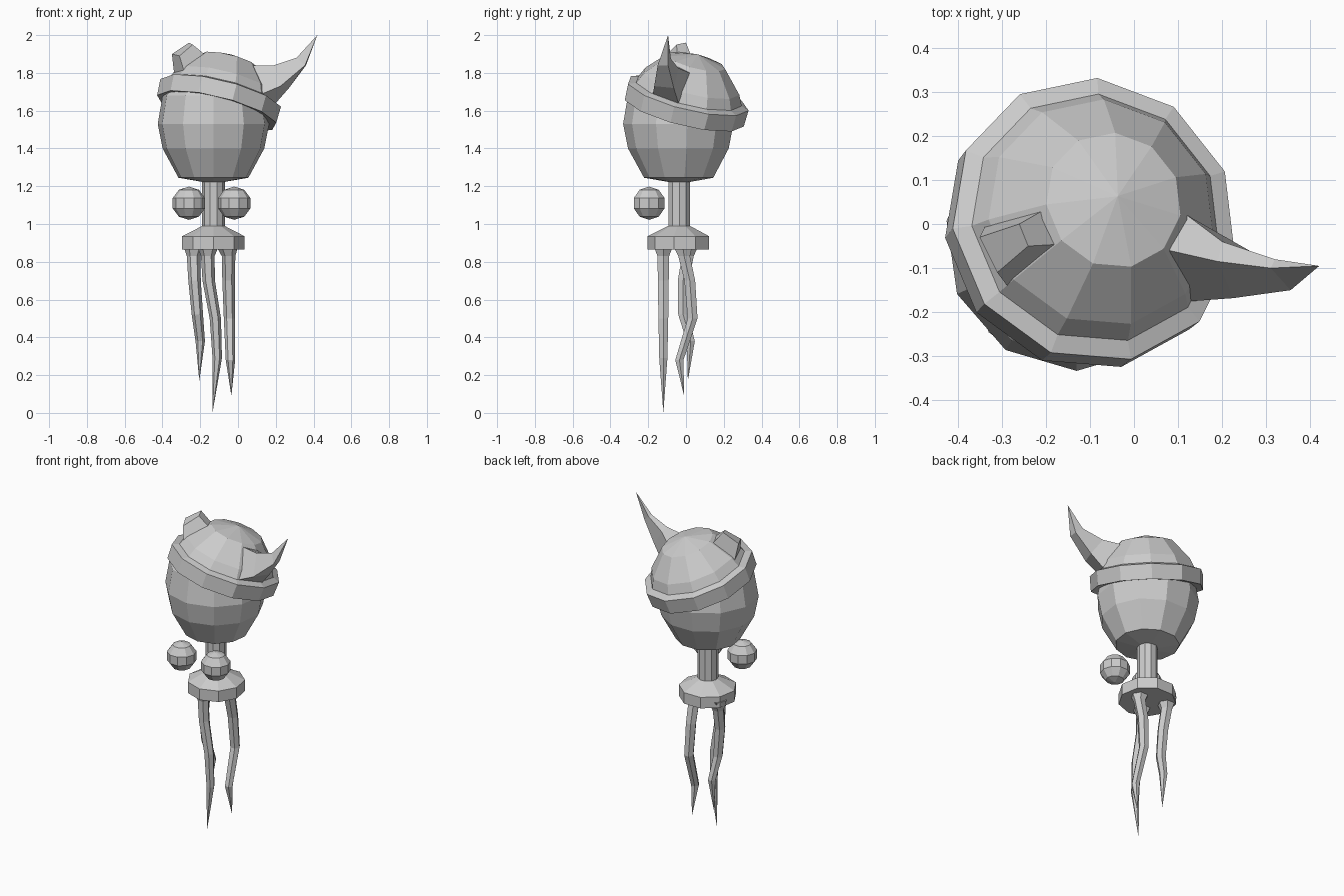
import bpy, bmesh
from math import sin, cos, pi, radians
from mathutils import Vector, Matrix


def loft(name, rings):
    """Skin a list of equal-length point rings and close both ends."""
    bm = bmesh.new()
    vr = [[bm.verts.new(p) for p in r] for r in rings]
    n = len(vr[0])
    for a, b in zip(vr, vr[1:]):
        for i in range(n):
            j = (i + 1) % n
            bm.faces.new((a[i], a[j], b[j], b[i]))
    bm.faces.new(vr[0][::-1])
    bm.faces.new(vr[-1])
    bmesh.ops.remove_doubles(bm, verts=bm.verts, dist=0.0005)
    bmesh.ops.recalc_face_normals(bm, faces=bm.faces)
    me = bpy.data.meshes.new(name)
    bm.to_mesh(me)
    bm.free()
    ob = bpy.data.objects.new(name, me)
    bpy.context.collection.objects.link(ob)
    return ob


def ring(r, z, n, start=0.0, mat=Matrix()):
    return [mat @ Vector((r * cos(start + 2 * pi * i / n),
                          r * sin(start + 2 * pi * i / n), z)) for i in range(n)]


def turned(name, profile, n, mat, start=0.0):
    return loft(name, [ring(r, z, n, start, mat) for r, z in profile])


body = Matrix.Translation((-0.13, -0.035, 0))

# Head, tucked up inside the cap
turned("head", [(0.0005, 1.22), (0.06, 1.223), (0.187, 1.245), (0.272, 1.40), (0.298, 1.53),
                (0.272, 1.68), (0.19, 1.78), (0.0005, 1.83)], 11, body, radians(-90))

# Neck and hip block
turned("neck", [(0.06, 0.96), (0.06, 1.24)], 10, body)
turned("hips", [(0.13, 0.865), (0.168, 0.865), (0.168, 0.935), (0.06, 0.99)], 9, body, radians(-90))

# Tilted helmet: dome with a raised brim
axis = Vector((0.25, 0.25, 1)).normalized()
tilt = Matrix.Translation((-0.1, 0, 1.645)) @ Vector((0, 0, 1)).rotation_difference(axis).to_matrix().to_4x4()
turned("helmet_dome", [(0.295, 0.0), (0.293, 0.05), (0.265, 0.11), (0.158, 0.228), (0.0005, 0.268)],
       11, tilt, radians(87))
turned("helmet_brim", [(0.27, -0.04), (0.328, -0.05), (0.332, 0.04), (0.29, 0.055)],
       11, tilt, radians(87))

# Long horn
loft("long_horn", [
    [(0.08, -0.06, 1.84), (0.12, 0.02, 1.80), (0.20, -0.04, 1.64), (0.13, -0.175, 1.69)],
    [(0.19, -0.085, 1.84), (0.20, -0.04, 1.825), (0.27, -0.065, 1.72), (0.225, -0.168, 1.73)],
    [(0.31, -0.10, 1.88), (0.32, -0.08, 1.875), (0.36, -0.095, 1.84), (0.355, -0.15, 1.84)],
    [(0.42, -0.095, 2.0)] * 4])

# Broken horn stump
loft("broken_horn", [
    [(-0.19, 0.04, 1.86), (-0.155, -0.045, 1.88), (-0.28, -0.15, 1.79), (-0.335, 0.0, 1.77)],
    [(-0.26, 0.0, 1.96), (-0.24, -0.05, 1.95), (-0.31, -0.11, 1.89), (-0.35, -0.03, 1.90)]])

# Two floating balls
for side, x in (("left", -0.26), ("right", -0.02)):
    turned(side + "_ball", [(0.09 * sin(k * pi / 5) + 0.0001, -0.088 * cos(k * pi / 5)) for k in range(6)],
           10, Matrix.Translation((x, -0.195, 1.11)))

# Three tapering root legs
legs = {
    "front_leg": [(-.16, -.12, .90), (-.16, -.12, .83), (-.155, -.12, .70), (-.12, -.12, .50),
                  (-.11, -.12, .29), (-.135, -.12, 0)],
    "right_leg": [(-.06, -.02, .90), (-.05, -.01, .83), (-.05, .02, .70), (-.045, .035, .50),
                  (-.04, -.035, .28), (-.035, -.01, .09)],
    "left_leg": [(-.23, .015, .90), (-.235, .01, .83), (-.23, -.015, .70), (-.215, -.015, .52),
                 (-.2, .025, .38), (-.205, .01, .17)],
}
radii = [0.065, 0.036, 0.033, 0.03, 0.025, 0.0001]
for name, path in legs.items():
    loft(name, [ring(r, 0, 6, 0, Matrix.Translation(p)) for p, r in zip(path, radii)])
